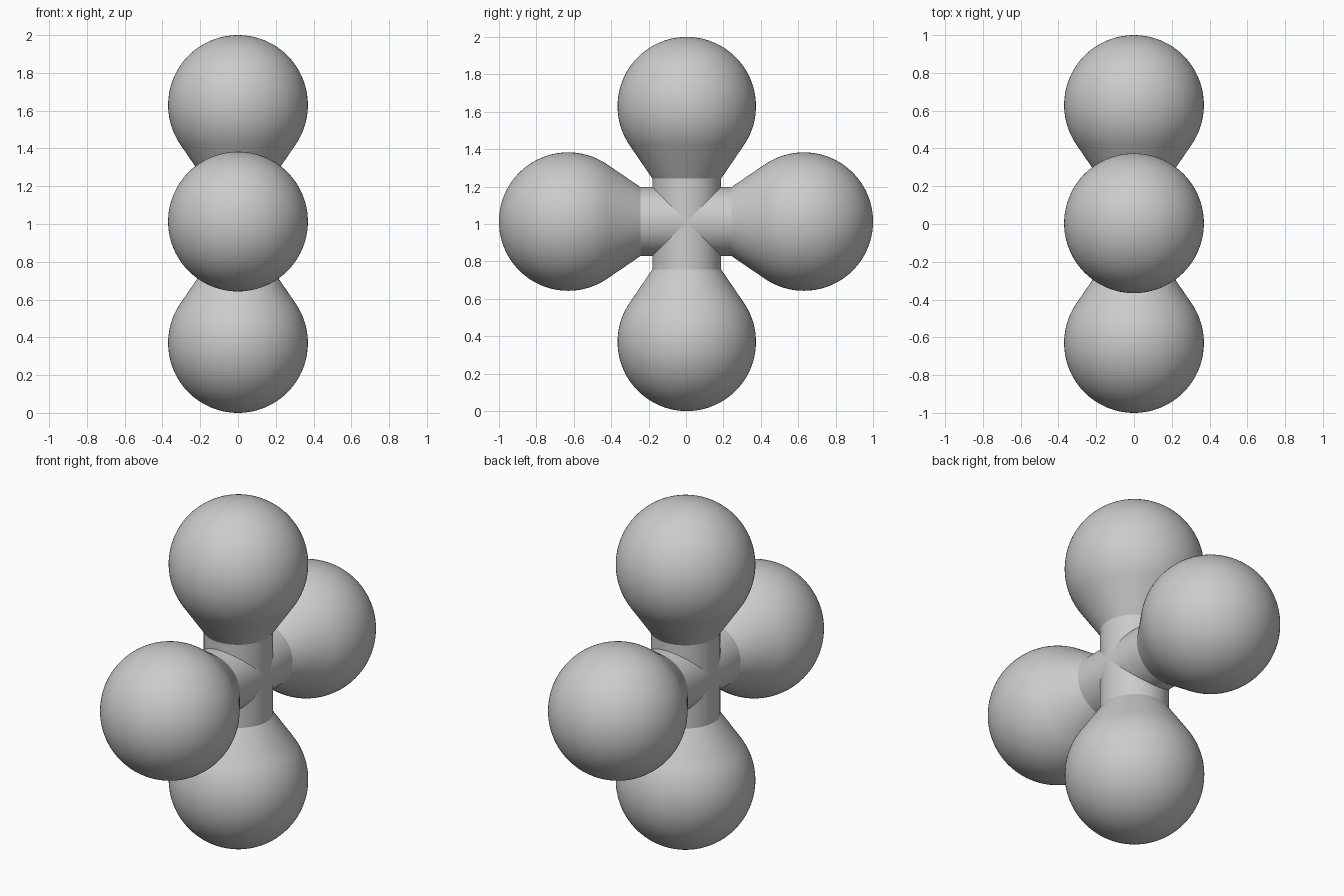
import bpy, bmesh, math
from mathutils import Matrix, Vector

cube = bpy.data.objects.get("Cube")
if cube:
    bpy.data.objects.remove(cube, do_unlink=True)

SEGMENTS = 96
BALL_R, BAR_R, JOINT = 0.37, 0.184, 0.243
BALL_AT = 1 - BALL_R
HUB = Vector((0, 0.004, 1.013))

grey = bpy.data.materials.new("plain_grey")
grey.use_nodes = True
colour = (0.6, 0.6, 0.6, 1)
grey.diffuse_color = colour
grey.node_tree.nodes["Principled BSDF"].inputs["Base Color"].default_value = colour


def lathe(name, profile, location, direction):
    """Spin (radius, distance) points about an axis pointing along direction."""
    bm = bmesh.new()
    verts = [bm.verts.new((r, 0, d)) for r, d in profile]
    edges = [bm.edges.new(pair) for pair in zip(verts, verts[1:])]
    bmesh.ops.spin(bm, geom=verts + edges, cent=(0, 0, 0), axis=(0, 0, 1),
                   angle=math.tau, steps=SEGMENTS, use_merge=False)
    bmesh.ops.remove_doubles(bm, verts=bm.verts, dist=0.0001)
    bmesh.ops.recalc_face_normals(bm, faces=bm.faces)
    turn = Vector((0, 0, 1)).rotation_difference(Vector(direction)).to_matrix()
    bmesh.ops.transform(bm, matrix=Matrix.Translation(location) @ turn.to_4x4(),
                        verts=bm.verts)
    for face in bm.faces:
        face.smooth = True
    mesh = bpy.data.meshes.new(name)
    bm.to_mesh(mesh)
    bm.free()
    mesh.materials.append(grey)
    obj = bpy.data.objects.new(name, mesh)
    bpy.context.collection.objects.link(obj)


# Knob outline: a cone from the joint that runs tangent into a ball
gap = BALL_AT - JOINT
reach = math.hypot(gap, BAR_R)
slope = math.asin(BALL_R / reach) - math.atan2(BAR_R, gap)
start = math.pi / 2 + slope
STEPS = 40
knob = [(BAR_R, JOINT)]
for i in range(STEPS + 1):
    a = start * (1 - i / STEPS)
    knob.append((BALL_R * math.sin(a), BALL_AT + BALL_R * math.cos(a)))

# Four knobs around the hub
lathe("top_knob", knob, (0, HUB.y, 1), (0, 0, 1))
lathe("bottom_knob", knob, (0, HUB.y, 1), (0, 0, -1))
lathe("front_knob", knob, (0, 0, HUB.z), (0, -1, 0))
lathe("back_knob", knob, (0, 0, HUB.z), (0, 1, 0))

# Crossing bars that join opposite knobs
bar = [(BAR_R, -JOINT), (BAR_R, JOINT)]
lathe("upright_bar", bar, (0, HUB.y, 1), (0, 0, 1))
lathe("level_bar", bar, (0, 0, HUB.z), (0, 1, 0))
